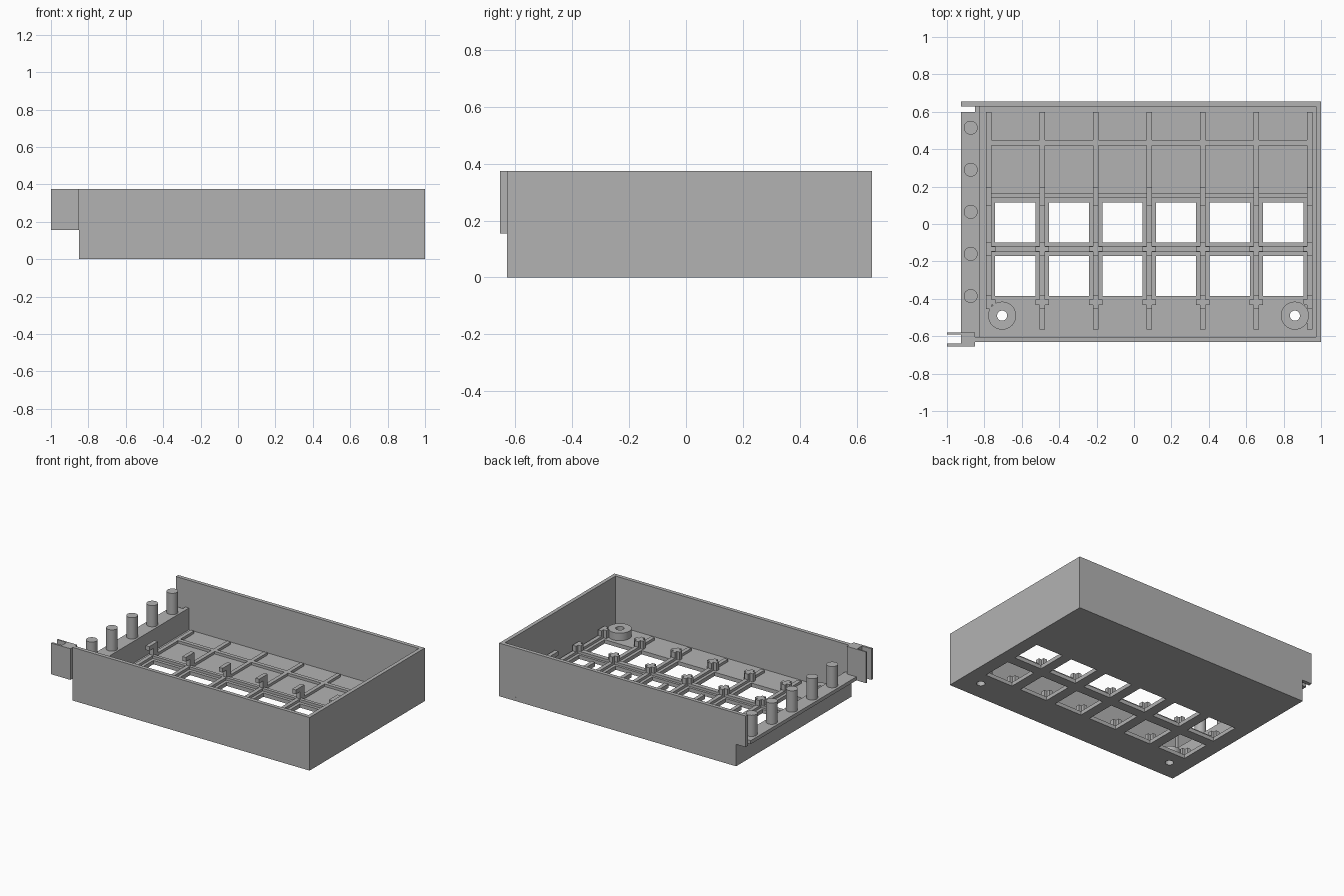
import bpy, bmesh
from mathutils import Matrix, Vector

cube = bpy.data.objects.get("Cube")
if cube:
    bpy.data.objects.remove(cube, do_unlink=True)

grey = bpy.data.materials.new("plain_grey")
grey.use_nodes = True
colour = (0.45, 0.45, 0.45, 1)
grey.diffuse_color = colour
grey.node_tree.nodes["Principled BSDF"].inputs["Base Color"].default_value = colour


def add_box(bm, x0, x1, y0, y1, z0, z1):
    centre = Vector((x0 + x1, y0 + y1, z0 + z1)) / 2
    size = Matrix.Diagonal((x1 - x0, y1 - y0, z1 - z0, 1))
    bmesh.ops.create_cube(bm, size=1, matrix=Matrix.Translation(centre) @ size)


def add_rod(bm, x, y, radius, z0, z1):
    bmesh.ops.create_cone(bm, cap_ends=True, segments=32, radius1=radius, radius2=radius,
                          depth=z1 - z0, matrix=Matrix.Translation((x, y, (z0 + z1) / 2)))


def finish(name, bm):
    mesh = bpy.data.meshes.new(name)
    bm.to_mesh(mesh)
    bm.free()
    mesh.materials.append(grey)
    obj = bpy.data.objects.new(name, mesh)
    bpy.context.collection.objects.link(obj)
    return obj


def boxes(name, *parts):
    bm = bmesh.new()
    for part in parts:
        add_box(bm, *part)
    return finish(name, bm)


def select(obj):
    bpy.ops.object.select_all(action='DESELECT')
    obj.select_set(True)
    bpy.context.view_layer.objects.active = obj


def cut(obj, cutter):
    cutter.hide_render = True
    mod = obj.modifiers.new("openings", 'BOOLEAN')
    mod.operation = 'DIFFERENCE'
    mod.solver = 'EXACT'
    mod.object = cutter
    select(obj)
    bpy.ops.object.modifier_apply(modifier=mod.name)
    bpy.data.objects.remove(cutter, do_unlink=True)


def smooth(obj):
    select(obj)
    bpy.ops.object.shade_smooth_by_angle()


LEFT, RIGHT, FRONT, BACK, TOP = -0.85, 1.0, -0.63, 0.655, 0.375
WALL, FLOOR, RIB, STEP, SHELF = 0.027, 0.027, 0.045, 0.155, 0.18
PITCH = 0.2862
columns = [-0.777 + PITCH * i for i in range(7)]
bosses = [(-0.705, -0.49), (0.86, -0.49)]

# Floor with two rows of square openings and two screw holes
floor = boxes("floor", (LEFT, RIGHT, FRONT, BACK, 0, FLOOR))
bm = bmesh.new()
for x in columns[:6]:
    mid = x + PITCH / 2
    for y in (0.008, -0.278):
        add_box(bm, mid - 0.108, mid + 0.108, y - 0.108, y + 0.108, -0.1, 0.1)
for x, y in bosses:
    add_rod(bm, x, y, 0.027, -0.1, 0.2)
cut(floor, finish("floor_cutter", bm))

# Outer walls; the back wall overhangs past the low side wall
boxes("front_wall", (LEFT, RIGHT, FRONT, FRONT + WALL, FLOOR, TOP))
boxes("back_wall", (LEFT, RIGHT, BACK - WALL, BACK, FLOOR, TOP),
      (-0.925, LEFT, BACK - WALL, BACK, STEP, TOP))
boxes("tall_side_wall", (RIGHT - WALL, RIGHT, FRONT + WALL, BACK - WALL, FLOOR, TOP))
boxes("low_side_wall", (LEFT, LEFT + WALL, FRONT + WALL, BACK - WALL, FLOOR, SHELF))

# Side shelf with a row of pegs
boxes("side_shelf", (-0.925, LEFT, -0.58, 0.6, STEP, SHELF))
bm = bmesh.new()
for i in range(5):
    add_rod(bm, -0.873, 0.515 - 0.225 * i, 0.037, SHELF, 0.33)
smooth(finish("shelf_pegs", bm))

# Forked clip on the front corner
boxes("corner_clip",
      (-0.925, LEFT, -0.64, -0.59, STEP, TOP),
      (-1, LEFT, -0.655, -0.64, STEP, TOP),
      (-1, LEFT, -0.59, -0.58, STEP, TOP))

# Low ribs dividing the floor into cells
half = 0.014
boxes("lengthwise_ribs", *[(x - half, x + half, y0, y1, FLOOR, RIB)
                           for x in columns
                           for y0, y1 in ((0.14, 0.6), (-0.565, 0.14))
                           if not (x in (columns[0], columns[6]) and y0 < -0.5)])
boxes("end_ribs", *[(x - half, x + half, -0.4 if x < 0 else -0.565, 0.14, FLOOR, RIB)
                    for x in (columns[0], columns[6])])
boxes("cross_ribs", *[(columns[0], columns[6], y - w, y + w, FLOOR, RIB)
                      for y, w in ((0.435, 0.014), (0.15, 0.012), (-0.133, 0.016))])

# Plus-shaped pillars where the ribs meet
bm = bmesh.new()
for x in columns[1:6]:
    for y in (-0.133, -0.418):
        add_box(bm, x - 0.036, x + 0.036, y - half, y + half, FLOOR, 0.085)
        add_box(bm, x - half, x + half, y - 0.036, y + 0.036, FLOOR, 0.085)
for x, side in ((columns[0], 1), (columns[6], -1)):
    for y in (-0.133, -0.418):
        add_box(bm, x - half, x + half, y - 0.036, y + 0.036, FLOOR, 0.085)
        add_box(bm, min(x, x + side * 0.036), max(x, x + side * 0.036),
                y - half, y + half, FLOOR, 0.085)
finish("plus_pillars", bm)

# Overhanging hooks behind the openings
bm = bmesh.new()
for x in columns:
    add_box(bm, x - half, x + half, 0.145, 0.195, FLOOR, 0.125)
    add_box(bm, x - half, x + half, 0.1, 0.145, 0.095, 0.125)
finish("retaining_hooks", bm)

# Round screw bosses with through holes
for name, (x, y) in zip(("screw_boss_right", "screw_boss_left"), bosses):
    bm = bmesh.new()
    add_rod(bm, x, y, 0.075, FLOOR, 0.08)
    boss = finish(name, bm)
    bm = bmesh.new()
    add_rod(bm, x, y, 0.027, -0.1, 0.2)
    cut(boss, finish("boss_cutter", bm))
    smooth(boss)
